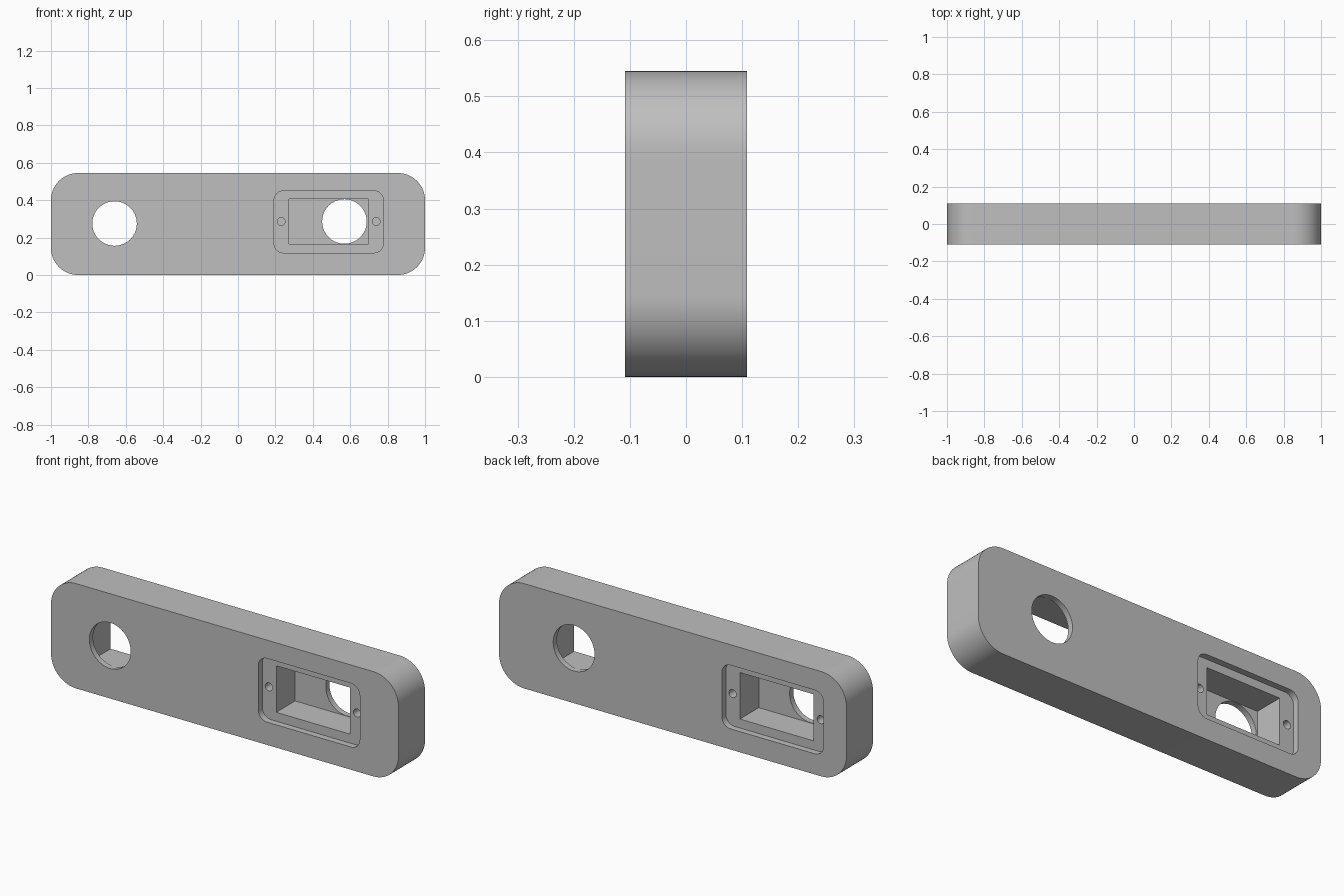
import bpy
import bmesh
from math import cos, sin, pi, radians

cube = bpy.data.objects.get("Cube")
if cube:
    bpy.data.objects.remove(cube, do_unlink=True)

HALF_DEPTH = 0.109
HEIGHT = 0.545
LIP = 0.033       # depth of the shallow cover recess
WALL = 0.03       # thickness left behind the pocket

grey = bpy.data.materials.new("plain grey")
grey.use_nodes = True
colour = (0.52, 0.52, 0.52, 1)
grey.diffuse_color = colour
grey.node_tree.nodes["Principled BSDF"].inputs["Base Color"].default_value = colour


def rounded_outline(cx, cz, w, h, r, steps=12):
    """Corner-rounded rectangle in the xz plane."""
    if r == 0:
        return [(cx + sx * w / 2, cz + sz * h / 2)
                for sx, sz in ((1, 1), (-1, 1), (-1, -1), (1, -1))]
    points = []
    for k, (sx, sz) in enumerate(((1, 1), (-1, 1), (-1, -1), (1, -1))):
        for i in range(steps + 1):
            a = (k + i / steps) * pi / 2
            points.append((cx + sx * (w / 2 - r) + r * cos(a),
                           cz + sz * (h / 2 - r) + r * sin(a)))
    return points


def circle_outline(cx, cz, r, steps):
    return [(cx + r * cos(2 * pi * i / steps), cz + r * sin(2 * pi * i / steps))
            for i in range(steps)]


def prism(name, outline, y0, y1):
    """Extrude an xz outline from y0 to y1."""
    bm = bmesh.new()
    face = bm.faces.new([bm.verts.new((x, y0, z)) for x, z in outline])
    ext = bmesh.ops.extrude_face_region(bm, geom=[face])
    verts = [v for v in ext["geom"] if isinstance(v, bmesh.types.BMVert)]
    bmesh.ops.translate(bm, verts=verts, vec=(0, y1 - y0, 0))
    bmesh.ops.recalc_face_normals(bm, faces=bm.faces)
    mesh = bpy.data.meshes.new(name)
    bm.to_mesh(mesh)
    bm.free()
    mesh.materials.append(grey)
    obj = bpy.data.objects.new(name, mesh)
    bpy.context.collection.objects.link(obj)
    return obj


# Main rounded block
body = prism("housing_block", rounded_outline(0, HEIGHT / 2, 2, HEIGHT, 0.145, 16),
             -HALF_DEPTH, HALF_DEPTH)
bpy.context.view_layer.objects.active = body
body.select_set(True)


def cut(name, outline, side, start, end):
    """Cut from depth start to depth end, measured inward from one face."""
    cutter = prism(name, outline, side * (HALF_DEPTH - start), side * (HALF_DEPTH - end))
    cutter.hide_render = True
    mod = body.modifiers.new(name, "BOOLEAN")
    mod.operation = "DIFFERENCE"
    mod.solver = "EXACT"
    mod.object = cutter
    bpy.ops.object.modifier_apply(modifier=mod.name)
    bpy.data.objects.remove(cutter, do_unlink=True)


# One socket per face: side -1 opens to the front, +1 to the back
for side, cx, cz, hole_x in ((-1, 0.485, 0.286, 0.569), (1, -0.575, 0.275, -0.66)):
    depth = 2 * HALF_DEPTH
    # Shallow cover recess
    cut("cover_recess", rounded_outline(cx, cz - 0.002, 0.584, 0.331, 0.05),
        side, -0.05, LIP)
    # Deep rectangular pocket
    cut("pocket", rounded_outline(cx, cz, 0.423, 0.242, 0), side, -0.05, depth - WALL)
    # Round opening through the opposite face
    cut("round_opening", circle_outline(hole_x, cz, 0.119, 64),
        side, depth - WALL - 0.03, depth + 0.05)
    # Screw holes either side of the pocket
    for sx in (-1, 1):
        cut("screw_hole", circle_outline(cx + sx * 0.254, cz, 0.021, 24),
            side, 0.01, 0.13)

bpy.ops.object.shade_smooth_by_angle(angle=radians(30))
